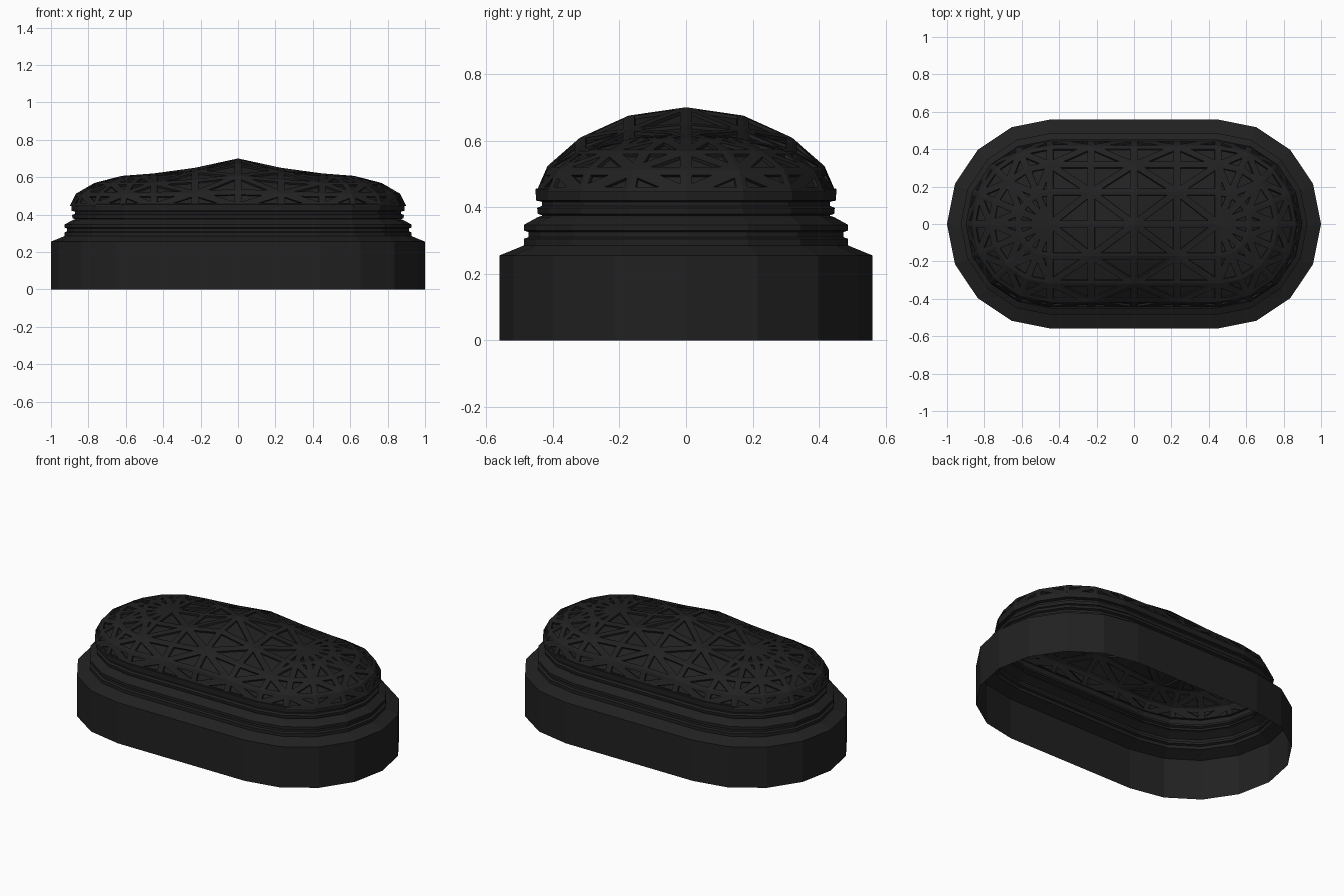
import bpy, bmesh
from math import cos, sin, pi

if "Cube" in bpy.data.objects:
    bpy.data.objects.remove(bpy.data.objects["Cube"])

mat = bpy.data.materials.new("dark_metal")
mat.diffuse_color = (0.015, 0.015, 0.015, 1)
mat.use_nodes = True
mat.node_tree.nodes["Principled BSDF"].inputs["Base Color"].default_value = mat.diffuse_color


def outline(r, cx=0.44, mid=0.23):
    """Closed stadium: two half circles of 8 sides joined by divided straights."""
    right = [(cx + r * cos(a * pi / 8), r * sin(a * pi / 8)) for a in range(-4, 5)]
    top = [(mid, r), (0, r), (-mid, r)]
    left = [(-x, -y) for x, y in right]
    bottom = [(-x, -y) for x, y in top]
    return right + top + left + bottom


def finish(bm, name):
    bmesh.ops.remove_doubles(bm, verts=bm.verts, dist=1e-5)
    bmesh.ops.recalc_face_normals(bm, faces=bm.faces)
    me = bpy.data.meshes.new(name)
    bm.to_mesh(me)
    bm.free()
    me.materials.append(mat)
    ob = bpy.data.objects.new(name, me)
    bpy.context.collection.objects.link(ob)
    return ob


def loft(name, profile):
    """Sweep an (inset radius, height) profile around the stadium."""
    bm = bmesh.new()
    rings = [[bm.verts.new((x, y, z)) for x, y in outline(r)] for r, z in profile]
    n = len(rings[0])
    for a, b in zip(rings, rings[1:]):
        for i in range(n):
            j = (i + 1) % n
            bm.faces.new((a[i], a[j], b[j], b[i]))
    return finish(bm, name)


# Base wall, open underneath, with its sloped shoulder
loft("base_wall", [(.56, 0), (.56, .255), (.487, .285)])

# Stepped mouldings between wall and dome
loft("mouldings", [(.487, .285), (.487, .305), (.473, .31), (.473, .325),
                   (.487, .33), (.487, .347), (.445, .37), (.43, .375),
                   (.445, .38), (.447, .398), (.432, .404), (.432, .416),
                   (.45, .42), (.452, .455), (.44, .457)])

# Lattice dome: triangulated grid, raised to a central peak
bm = bmesh.new()
rings = []
for k in range(5):
    s, c = sin(k * pi / 8), cos(k * pi / 8)
    ring = []
    for x, y in outline(.45 * c, .45):
        lift = .08 if abs(x) < .01 else .03 if abs(abs(x) - .23) < .01 else 0
        ring.append(bm.verts.new((x, y, .445 + .175 * s + lift * s * s)))
    rings.append(ring)
n = len(rings[0])
for k in range(4):
    for i in range(n):
        j = (i + 1) % n
        a, b, c, d = rings[k][i], rings[k][j], rings[k + 1][j], rings[k + 1][i]
        # Diagonals alternate to give diamonds; the straight end points share parity
        tris = ((a, b, c), (a, c, d)) if (i + k) % 2 == 0 else ((a, b, d), (b, c, d))
        for t in tris:
            if len({tuple(round(q, 4) for q in v.co) for v in t}) == 3:
                bm.faces.new(t)
bmesh.ops.remove_doubles(bm, verts=bm.verts, dist=1e-5)
bmesh.ops.recalc_face_normals(bm, faces=bm.faces)
# Glazing bars are the rim of each triangle; the panes sink slightly
panes = list(bm.faces)
bmesh.ops.inset_individual(bm, faces=panes, thickness=.018, depth=0, use_even_offset=True)
bmesh.ops.inset_individual(bm, faces=panes, thickness=.001, depth=-.01, use_even_offset=True)
finish(bm, "lattice_dome")
